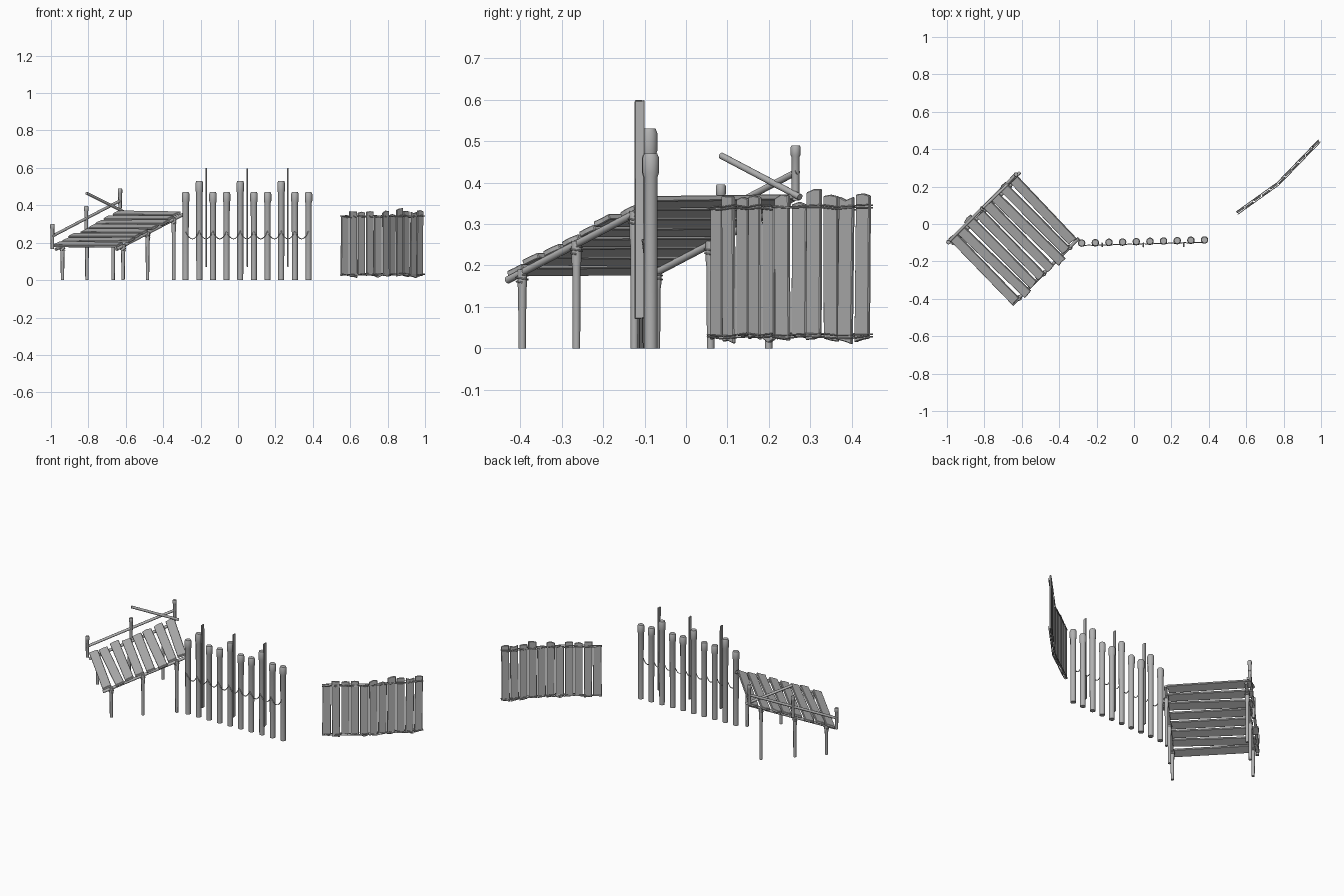
import bpy, bmesh, math, random
from mathutils import Vector, Matrix

random.seed(4)
cube = bpy.data.objects.get("Cube")
if cube:
    bpy.data.objects.remove(cube, do_unlink=True)

wood = bpy.data.materials.new("weathered grey wood")
wood.use_nodes = True
GREY = (0.45, 0.45, 0.45, 1)
wood.diffuse_color = GREY
wood.node_tree.nodes["Principled BSDF"].inputs["Base Color"].default_value = GREY


def finish(name, bm, smooth=False):
    mesh = bpy.data.meshes.new(name)
    bmesh.ops.recalc_face_normals(bm, faces=bm.faces)
    bm.to_mesh(mesh)
    bm.free()
    mesh.materials.append(wood)
    obj = bpy.data.objects.new(name, mesh)
    bpy.context.collection.objects.link(obj)
    if smooth:
        bpy.ops.object.select_all(action='DESELECT')
        obj.select_set(True)
        bpy.context.view_layer.objects.active = obj
        bpy.ops.object.shade_smooth_by_angle(angle=math.radians(40))
    return obj


def lathe(name, start, end, profile, sides=12):
    """Round pole between two points; profile holds (fraction along, radius)."""
    start, end = Vector(start), Vector(end)
    axis = end - start
    turn = axis.to_track_quat('Z', 'Y')
    bm = bmesh.new()
    rings = []
    for f, r in profile:
        rings.append([bm.verts.new(start + axis * f + turn @ Vector(
            (r * math.cos(math.tau * k / sides), r * math.sin(math.tau * k / sides), 0)))
            for k in range(sides)])
    for a, b in zip(rings, rings[1:]):
        for k in range(sides):
            n = (k + 1) % sides
            bm.faces.new((a[k], a[n], b[n], b[k]))
    bm.faces.new(rings[0])
    bm.faces.new(rings[-1])
    return finish(name, bm, True)


def pole(name, start, end, r0, r1=None):
    return lathe(name, start, end, [(0, r0), (1, r1 or r0)])


def board(name, centre, along, across, length, width, thick, rough):
    """Plank with uneven, split ends."""
    along, across = Vector(along).normalized(), Vector(across).normalized()
    normal = along.cross(across)
    bm = bmesh.new()
    outline = []
    for side in (-1, 1):
        for k in (-1, 0, 1):
            reach = side * (length / 2 - random.uniform(0, rough))
            outline.append(bm.verts.new(Vector(centre) + along * reach
                           - across * side * k * width / 2 * random.uniform(0.9, 1)
                           - normal * thick / 2))
    face = bm.faces.new(outline)
    moved = bmesh.ops.extrude_face_region(bm, geom=[face])["geom"]
    bmesh.ops.translate(bm, vec=normal * thick,
                        verts=[v for v in moved if isinstance(v, bmesh.types.BMVert)])
    obj = finish(name, bm)
    bevel = obj.modifiers.new("worn edges", 'BEVEL')
    bevel.width = 0.002
    return obj


def rope(name, points, radius):
    curve = bpy.data.curves.new(name, 'CURVE')
    curve.dimensions = '3D'
    curve.bevel_depth = radius
    curve.bevel_resolution = 1
    spline = curve.splines.new('POLY')
    spline.points.add(len(points) - 1)
    for p, co in zip(spline.points, points):
        p.co = (*co, 1)
    curve.materials.append(wood)
    obj = bpy.data.objects.new(name, curve)
    bpy.context.collection.objects.link(obj)


# Sloping boardwalk: u runs along the planks, v runs uphill
U, V = Vector((1, -1, 0)).normalized(), Vector((1, 1, 0)).normalized()
CENTRE = Vector((-0.64, -0.087, 0.272))
RISE = 0.37
UPHILL = (V + Vector((0, 0, RISE))).normalized()


def ramp(u, v, dz=0):
    return CENTRE + U * u + V * v + Vector((0, 0, RISE * v + dz))


PLANKS = 8
for i in range(PLANKS):
    v = -0.222 + 0.444 * i / (PLANKS - 1)
    skew = random.uniform(-0.03, 0.03)
    board("walkway_plank", ramp(random.uniform(-0.012, 0.012), v), U + UPHILL * skew,
          UPHILL, 0.5 + random.uniform(-0.02, 0.02), 0.057, 0.014, 0.012)

for u, side in ((-0.222, "left"), (0.236, "right")):
    pole(side + "_walkway_beam", ramp(u, -0.25, -0.015), ramp(u, 0.25, -0.015), 0.009)
    for v in (-0.2, -0.015, 0.183):
        top = ramp(u, v, -0.008)
        lathe(side + "_walkway_leg", (top.x, top.y, 0), top,
              [(0, 0.009), (0.75, 0.010), (0.82, 0.012), (1, 0.012)])
        # lashings that tie each beam to its leg
        loop = [top + Vector((0.014 * math.cos(a), 0.014 * math.sin(a), -0.012 - 0.0012 * k))
                for k, a in enumerate([math.tau * j / 8 for j in range(17)])]
        rope("leg_lashing", loop, 0.002)

# Handrail with one fallen rail
for v in (-0.256, 0, 0.255):
    lathe("handrail_post", ramp(-0.242, v, -0.01), ramp(-0.242, v, 0.123),
          [(0, 0.009), (0.8, 0.010), (0.83, 0.012), (0.97, 0.012), (1, 0.010)])
pole("lower_handrail", ramp(-0.242, -0.262, 0.058), ramp(-0.242, 0.262, 0.058), 0.008)
pole("fallen_handrail", (-0.81, 0.085, 0.465), (-0.61, 0.275, 0.365), 0.008)

# Row of upright logs
LOGS = 10
logs = []
for i in range(LOGS):
    f = i / (LOGS - 1)
    x, y = -0.28 + 0.657 * f, -0.102 + 0.017 * f
    height = 0.53 if i % 3 == 1 else 0.47
    logs.append((x, y))
    lathe("palisade_log", (x, y, 0), (x, y, height),
          [(0, 0.016), (0.88, 0.017), (0.9, 0.020), (0.98, 0.020), (1, 0.016)], 14)

# Flat stakes standing in the gaps
for x in (-0.17, 0.05, 0.267):
    board("flat_stake", (x, -0.112, 0.335), (0, 0, 1), (0, 1, 0), 0.53, 0.025, 0.008, 0.003)

# Sagging rope along the front of the logs
sag = []
for (x0, y0), (x1, y1) in zip(logs, logs[1:]):
    for k in range(8):
        t = k / 8
        dip = 4 * t * (1 - t)
        sag.append((x0 + (x1 - x0) * t, y0 + (y1 - y0) * t - 0.018 + 0.006 * dip,
                    0.262 - 0.042 * dip))
sag.append((logs[-1][0], logs[-1][1] - 0.018, 0.262))
rope("sagging_rope", sag, 0.0025)

# Board fence in two angled panels
panels = [((0.55, 0.058), (0.77, 0.215), 5), ((0.77, 0.215), (0.992, 0.445), 6)]
tops = [0.352, 0.378, 0.366, 0.375, 0.352, 0.372, 0.355, 0.388, 0.375, 0.368, 0.375]
index = 0
for a, b, count in panels:
    a, b = Vector((*a, 0)), Vector((*b, 0))
    along = (b - a).normalized()
    out = along.cross(Vector((0, 0, 1)))
    step = (b - a).length / count
    for k in range(count):
        low, top = random.uniform(0.008, 0.022), tops[index]
        spot = a + along * step * (k + 0.5) + out * (0.002 if index % 2 else -0.002)
        lean = Vector((0, 0, 1)) + along * random.uniform(-0.012, 0.012)
        board("fence_board", spot + Vector((0, 0, (low + top) / 2)), lean, along,
              top - low, step * 0.93, 0.009, 0.012)
        index += 1
    # ropes binding the boards on both faces
    for z in (0.03, 0.34):
        for side in (-1, 1):
            for lift in (-0.003, 0.003):
                pts = [a + (b - a) * j / count + out * side * 0.008
                       + Vector((0, 0, z + lift + random.uniform(-0.004, 0.004)))
                       for j in range(count + 1)]
                rope("fence_binding", pts, 0.002)
